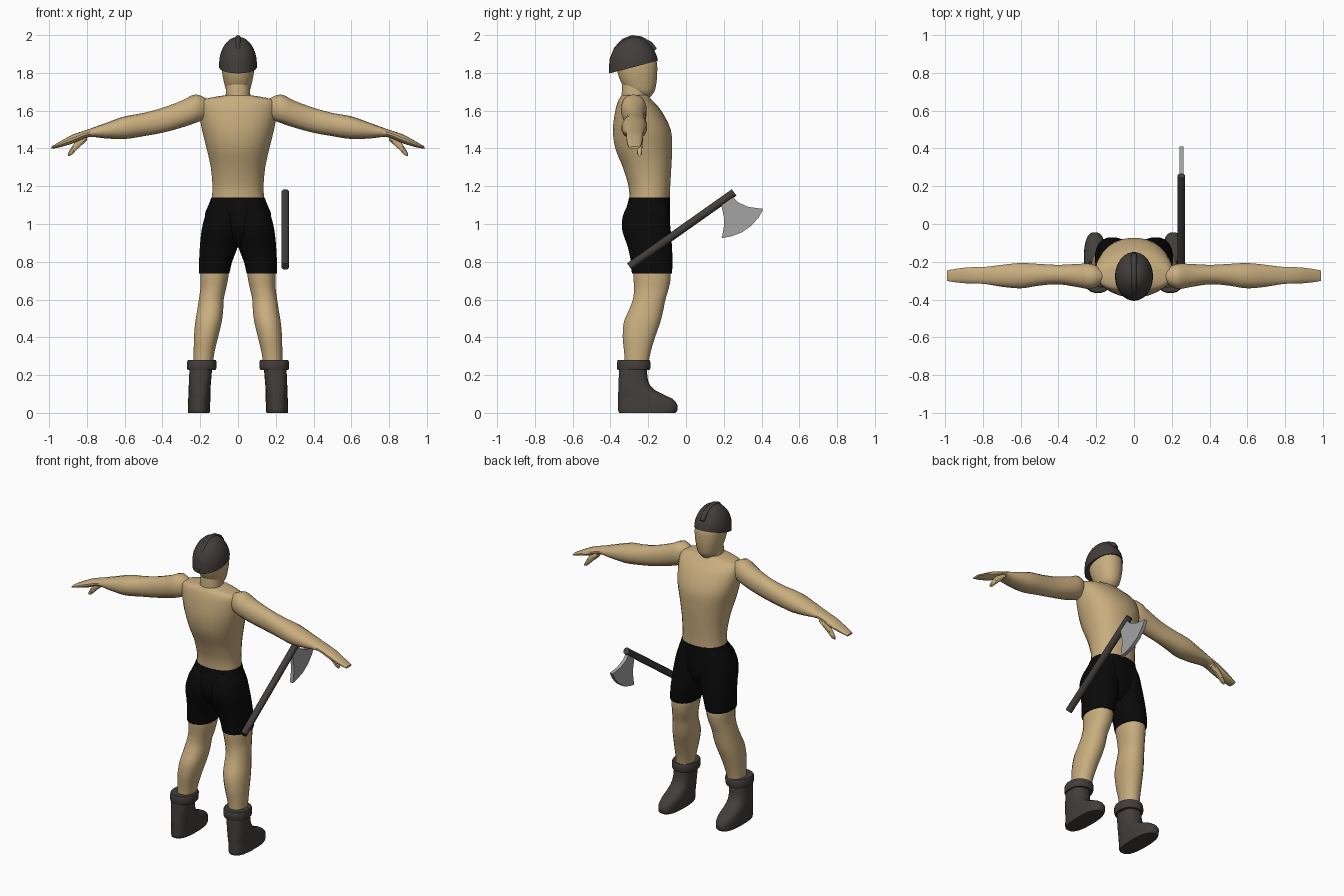
import bpy, bmesh, math
from mathutils import Vector

cube = bpy.data.objects.get("Cube")
if cube:
    bpy.data.objects.remove(cube)


def material(name, r, g, b):
    m = bpy.data.materials.new(name)
    m.use_nodes = True
    m.diffuse_color = (r, g, b, 1)
    bsdf = m.node_tree.nodes["Principled BSDF"]
    bsdf.inputs["Base Color"].default_value = (r, g, b, 1)
    bsdf.inputs["Roughness"].default_value = 0.8
    return m


SKIN = material("skin", 0.58, 0.42, 0.21)
CLOTH = material("black cloth", 0.003, 0.003, 0.003)
LEATHER = material("dark leather", 0.055, 0.048, 0.043)
STEEL = material("steel", 0.37, 0.37, 0.37)


def finish(name, bm, mat, mirror=False, angle=42):
    bmesh.ops.recalc_face_normals(bm, faces=bm.faces)
    me = bpy.data.meshes.new(name)
    bm.to_mesh(me)
    bm.free()
    me.materials.append(mat)
    me.shade_smooth()
    me.set_sharp_from_angle(angle=math.radians(angle))
    ob = bpy.data.objects.new(name, me)
    bpy.context.collection.objects.link(ob)
    if mirror:
        ob.modifiers.new("other side", "MIRROR")
    return ob


def smooth_path(rows, steps):
    """Catmull-Rom interpolation through the station rows."""
    out = []
    for i in range(len(rows) - 1):
        quad = [Vector(rows[max(0, min(len(rows) - 1, i + k))]) for k in (-1, 0, 1, 2)]
        p, q, r, s = quad
        for j in range(steps):
            t = j / steps
            out.append(q + (r - p) * t / 2 + (2 * p - 5 * q + 4 * r - s) * t * t / 2
                       + (3 * q - p - 3 * r + s) * t ** 3 / 2)
    return out + [Vector(rows[-1])]


def loft(rows, axis="z", sides=20, power=2.2, steps=3):
    """Skin rounded rings; each row is (position, a_min, a_max, b_min, b_max)."""
    bm = bmesh.new()
    rings = []
    for t, a0, a1, b0, b1 in smooth_path(rows, steps):
        ring = []
        for k in range(sides):
            ang = math.tau * (k + 0.5) / sides
            c, s = math.cos(ang), math.sin(ang)
            a = (a0 + a1) / 2 + (a1 - a0) / 2 * math.copysign(abs(c) ** (2 / power), c)
            b = (b0 + b1) / 2 + (b1 - b0) / 2 * math.copysign(abs(s) ** (2 / power), s)
            ring.append(bm.verts.new((a, b, t) if axis == "z" else (t, a, b)))
        rings.append(ring)
    for lo, hi in zip(rings, rings[1:]):
        for k in range(sides):
            n = (k + 1) % sides
            bm.faces.new((lo[k], lo[n], hi[n], hi[k]))
    bm.faces.new(rings[0])
    bm.faces.new(rings[-1])
    return bm


def even(*rows):
    """Rows symmetric about x = 0, given as (z, half_width, back, front)."""
    return [(z, -w, w, back, front) for z, w, back, front in rows]


# Torso, neck and head
finish("torso", loft(even(
    (1.13, .14, -.30, -.085), (1.2, .136, -.305, -.083), (1.3, .145, -.335, -.077),
    (1.4, .167, -.375, -.073), (1.5, .192, -.388, -.08), (1.6, .208, -.375, -.13),
    (1.65, .2, -.36, -.175), (1.668, .15, -.35, -.19), (1.682, .065, -.34, -.2)),
    sides=28), SKIN)
finish("neck", loft(even((1.62, .066, -.345, -.19), (1.68, .066, -.342, -.2),
                         (1.74, .062, -.338, -.2))), SKIN)
finish("head", loft(even(
    (1.672, .035, -.28, -.19), (1.70, .06, -.31, -.167), (1.75, .075, -.345, -.155),
    (1.81, .086, -.365, -.151), (1.87, .084, -.37, -.157), (1.93, .05, -.34, -.2))), SKIN)

# Helmet dome, trimmed along a rim that rises to the face
dome = loft(even(
    (1.76, .1, -.405, -.15), (1.86, .1, -.405, -.148), (1.91, .09, -.39, -.163),
    (1.95, .07, -.36, -.19), (1.98, .04, -.322, -.225), (1.99, .012, -.29, -.26)),
    sides=28, power=2)
cut = bmesh.ops.bisect_plane(dome, geom=dome.verts[:] + dome.edges[:] + dome.faces[:],
                             plane_co=(0, -.28, 1.83), plane_no=(0, -.26, 1), clear_inner=True)
bmesh.ops.holes_fill(dome, edges=[e for e in dome.edges if e.is_boundary])
finish("helmet", dome, LEATHER)

# Tapered crest running over the helmet from brow to nape
curve = bpy.data.curves.new("helmet_crest", "CURVE")
curve.dimensions = "3D"
curve.bevel_depth = 0.016
curve.use_fill_caps = True
path = [(-.165, 1.92, .9), (-.19, 1.95, 1), (-.24, 1.978, 1), (-.285, 1.984, 1),
        (-.33, 1.968, .9), (-.37, 1.928, .75), (-.396, 1.87, .6), (-.402, 1.8, .4)]
spline = curve.splines.new("POLY")
spline.points.add(len(path) - 1)
for pt, (y, z, r) in zip(spline.points, path):
    pt.co = (0, y, z, 1)
    pt.radius = r
spline.use_smooth = True
curve.materials.append(LEATHER)
crest = bpy.data.objects.new("helmet_crest", curve)
bpy.context.collection.objects.link(crest)

# Arms with flat hands, and thumbs
finish("arms", loft([
    (.16, -.31, -.24, 1.56, 1.66), (.225, -.345, -.21, 1.535, 1.686),
    (.3, -.335, -.21, 1.51, 1.652), (.4, -.32, -.215, 1.483, 1.615),
    (.5, -.327, -.21, 1.465, 1.588), (.6, -.342, -.205, 1.45, 1.57),
    (.7, -.333, -.215, 1.453, 1.535), (.79, -.318, -.226, 1.46, 1.502),
    (.87, -.316, -.228, 1.428, 1.475), (.94, -.31, -.236, 1.407, 1.438),
    (.988, -.302, -.245, 1.398, 1.41)], axis="x", sides=14), SKIN, mirror=True)
finish("thumbs", loft([
    (.8, -.265, -.226, 1.44, 1.48), (.85, -.262, -.23, 1.395, 1.45),
    (.88, -.26, -.232, 1.365, 1.41), (.9, -.255, -.238, 1.358, 1.375)],
    axis="x", sides=8), SKIN, mirror=True)

# Shorts: pelvis and two leg tubes
finish("shorts_seat", loft(even(
    (.875, .035, -.25, -.13), (.92, .1, -.295, -.095), (.98, .165, -.325, -.085),
    (1.05, .176, -.325, -.084), (1.1, .157, -.312, -.084), (1.14, .142, -.302, -.083)),
    sides=28), CLOTH)
finish("shorts_legs", loft([
    (.738, .045, .207, -.288, -.073), (.8, .03, .207, -.293, -.07),
    (.88, .0, .203, -.31, -.073), (.95, -.01, .196, -.335, -.078),
    (1.0, -.01, .187, -.341, -.083), (1.06, .0, .168, -.33, -.088),
    (1.12, .02, .13, -.295, -.1)]), CLOTH, mirror=True)

# Bare legs
finish("legs", loft([
    (.25, .135, .235, -.325, -.2), (.32, .124, .235, -.328, -.187),
    (.4, .105, .234, -.336, -.163), (.48, .086, .227, -.33, -.135),
    (.54, .078, .217, -.305, -.12), (.6, .075, .208, -.282, -.108),
    (.66, .062, .2, -.276, -.09), (.72, .05, .2, -.28, -.08),
    (.78, .045, .195, -.28, -.085)]), SKIN, mirror=True)

# Boots with turned-over cuffs
finish("boots", loft([
    (0, .15, .266, -.355, -.055), (.015, .148, .266, -.36, -.044),
    (.045, .147, .266, -.36, -.046), (.075, .146, .264, -.36, -.072),
    (.1, .146, .263, -.36, -.125), (.13, .145, .262, -.358, -.175),
    (.17, .142, .26, -.357, -.2), (.24, .136, .257, -.355, -.207)],
    sides=24, power=2.6), LEATHER, mirror=True)
finish("boot_cuffs", loft([
    (.226, .118, .268, -.362, -.192), (.236, .114, .271, -.366, -.188),
    (.27, .112, .27, -.366, -.188), (.28, .116, .266, -.362, -.192)],
    steps=1), LEATHER, mirror=True)

# Axe handle
AXE_X = 0.25
low, high = Vector((AXE_X, -.3, .775)), Vector((AXE_X, .255, 1.167))
rod = bmesh.new()
bmesh.ops.create_cone(rod, cap_ends=True, segments=12, radius1=.021, radius2=.021,
                      depth=(high - low).length)
turn = (high - low).to_track_quat("Z", "Y").to_matrix().to_4x4()
bmesh.ops.transform(rod, matrix=turn, verts=rod.verts)
bmesh.ops.translate(rod, vec=(low + high) / 2, verts=rod.verts)
finish("axe_handle", rod, LEATHER)

# Axe blade, a flared slab
outline = [(.185, 1.11), (.24, 1.15), (.275, 1.115), (.33, 1.09), (.41, 1.08), (.385, 1.035),
           (.345, .99), (.295, .955), (.24, .935), (.19, .925), (.2, .985), (.2, 1.04)]
slab = bmesh.new()
face = slab.faces.new([slab.verts.new((AXE_X - .01, y, z)) for y, z in outline])
grown = bmesh.ops.extrude_face_region(slab, geom=[face])["geom"]
bmesh.ops.translate(slab, vec=(.022, 0, 0),
                    verts=[v for v in grown if isinstance(v, bmesh.types.BMVert)])
finish("axe_blade", slab, STEEL, angle=30)
